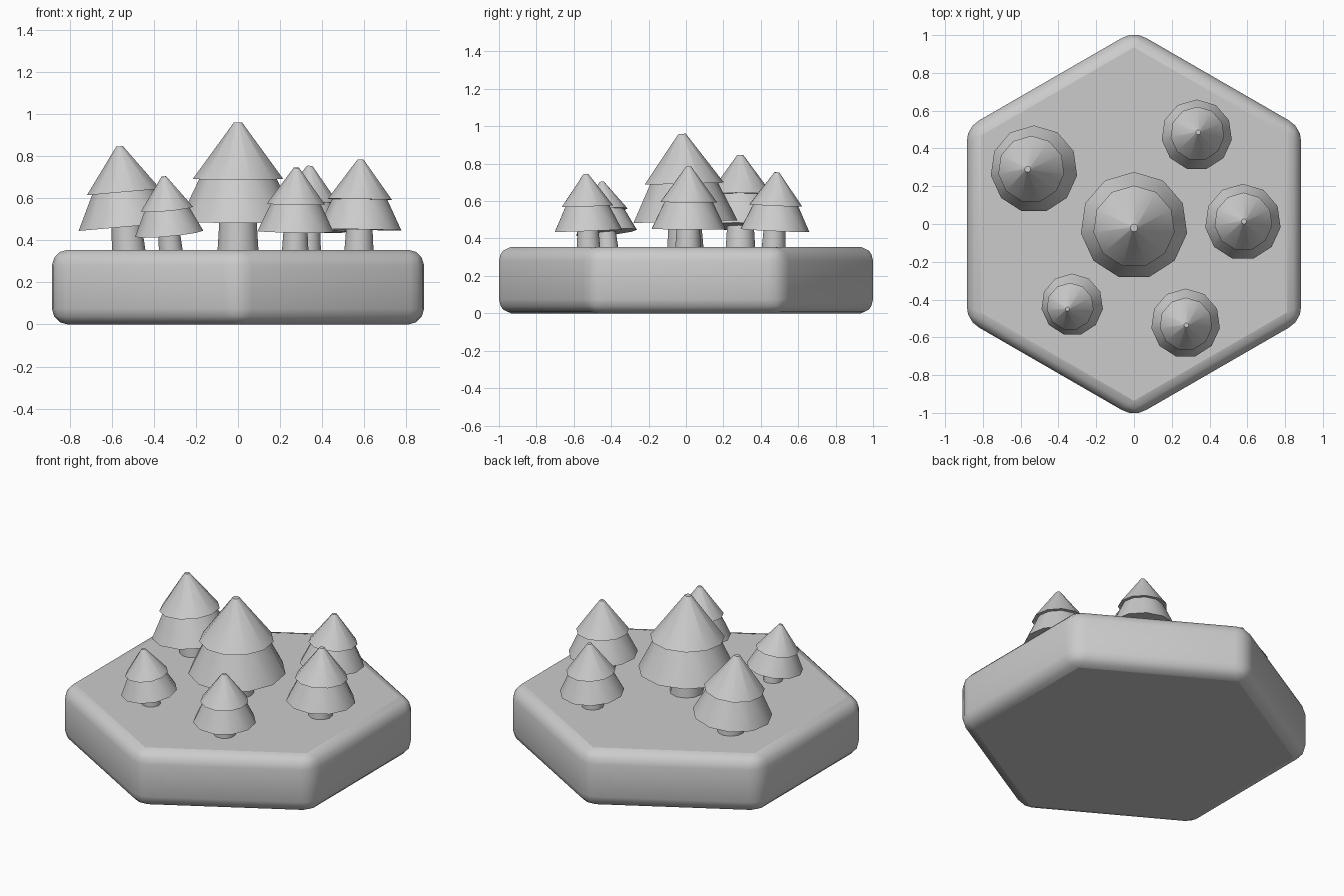
import bpy
import bmesh
from math import radians
from mathutils import Matrix

cube = bpy.data.objects.get("Cube")
if cube:
    bpy.data.objects.remove(cube, do_unlink=True)

TOP = 0.355   # height of the ground slab
SIDES = 11    # facets around each tree

grey = bpy.data.materials.new("plain grey")
grey.use_nodes = True
colour = (0.6, 0.6, 0.6, 1)
grey.diffuse_color = colour
grey.node_tree.nodes["Principled BSDF"].inputs["Base Color"].default_value = colour


def frustum(name, sides, r_bottom, r_top, z_bottom, z_top, place=Matrix()):
    """Capped cone between two heights, moved by the given matrix."""
    bm = bmesh.new()
    depth = z_top - z_bottom
    bmesh.ops.create_cone(bm, cap_ends=True, segments=sides, radius1=r_bottom,
                          radius2=r_top, depth=depth)
    bmesh.ops.translate(bm, verts=bm.verts, vec=(0, 0, z_bottom + depth / 2))
    mesh = bpy.data.meshes.new(name)
    bm.to_mesh(mesh)
    bm.free()
    mesh.materials.append(grey)
    obj = bpy.data.objects.new(name, mesh)
    obj.matrix_world = place
    bpy.context.collection.objects.link(obj)
    return obj


def smooth(objects, angle):
    bpy.ops.object.select_all(action="DESELECT")
    for obj in objects:
        obj.select_set(True)
    bpy.context.view_layer.objects.active = objects[0]
    bpy.ops.object.shade_smooth_by_angle(angle=radians(angle))


# Hexagonal ground slab with rounded edges
slab = frustum("ground_slab", 6, 1.022, 1.022, 0, TOP)
bevel = slab.modifiers.new("rounded edges", "BEVEL")
bevel.width = 0.075
bevel.segments = 3
smooth([slab], 80)

# Trees: name, x, y, scale, lean towards +x and lean towards +y in degrees
trees = [
    ("centre", 0, -0.005, 1, 0, -1.5),
    ("back_right", -0.52, 0.29, 0.815, -5, 0),
    ("back_left", 0.33, 0.468, 0.66, 1.5, 2.5),
    ("left", 0.575, 0.01, 0.71, 1, 0.5),
    ("front_right", -0.32, -0.42, 0.58, -5.3, -5),
    ("front_left", 0.272, -0.522, 0.645, 0.8, -2),
]
# Parts: bottom radius, top radius, bottom height, top height
parts = {
    "trunk": (0.1, 0.088, -0.03, 0.16),
    "lower_branches": (0.284, 0.175, 0.135, 0.36),
    "upper_branches": (0.217, 0.02, 0.338, 0.605),
}

foliage = []
for where, x, y, scale, lean_x, lean_y in trees:
    place = (Matrix.Translation((x, y, TOP))
             @ Matrix.Rotation(radians(lean_x), 4, "Y")
             @ Matrix.Rotation(radians(-lean_y), 4, "X")
             @ Matrix.Scale(scale, 4))
    for part, shape in parts.items():
        foliage.append(frustum(f"{where}_tree_{part}", SIDES, *shape, place))
smooth(foliage, 40)
